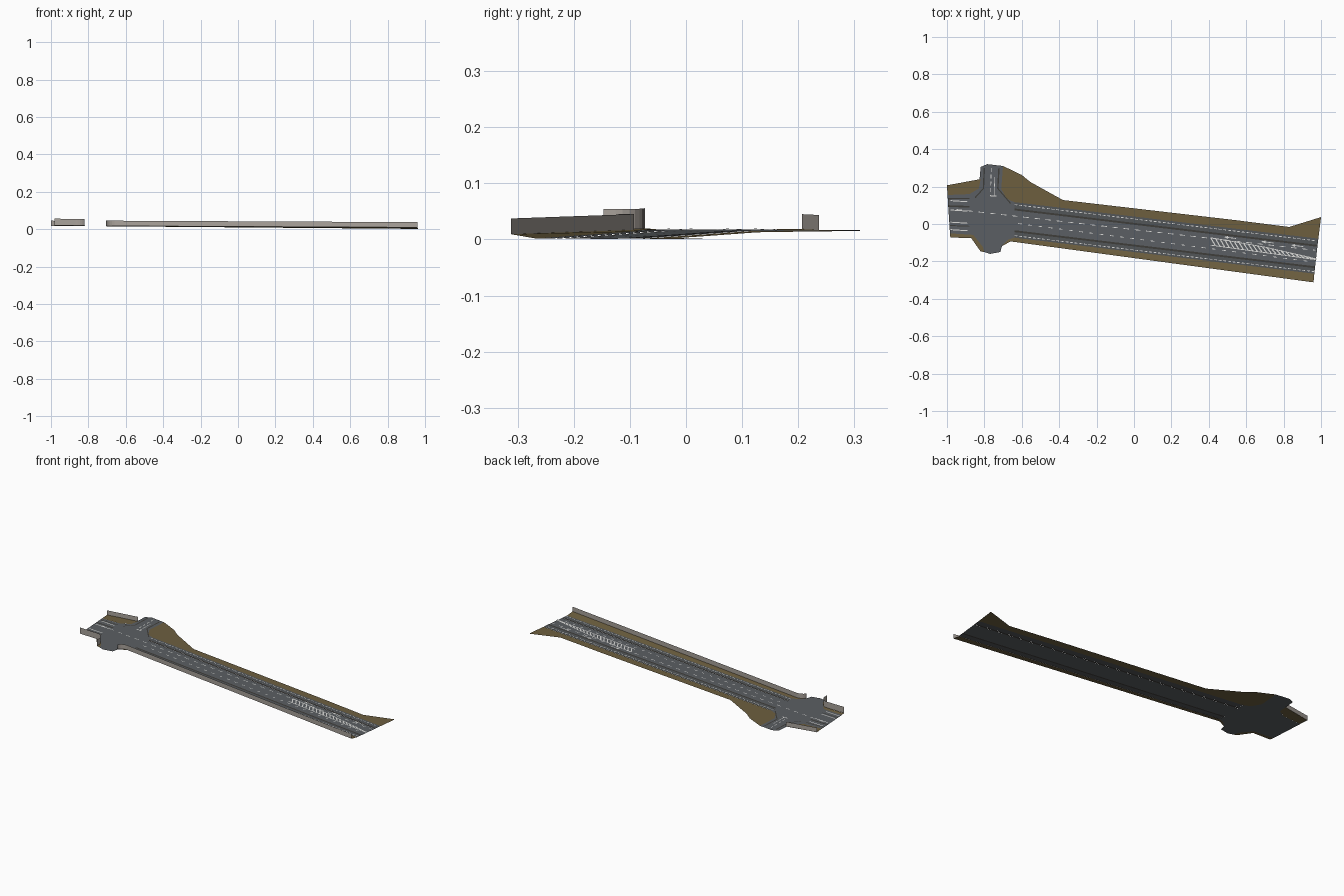
import bpy, bmesh, math
from mathutils import Vector

if "Cube" in bpy.data.objects:
    bpy.data.objects.remove(bpy.data.objects["Cube"])


def mat(name, rgb):
    m = bpy.data.materials.new(name)
    m.diffuse_color = (*rgb, 1)
    m.use_nodes = True
    m.node_tree.nodes["Principled BSDF"].inputs["Base Color"].default_value = m.diffuse_color
    return m


ASPHALT = mat("asphalt", (0.105, 0.115, 0.125))
PATH = mat("path_grey", (0.085, 0.092, 0.10))
GRASS = mat("dry_grass", (0.155, 0.115, 0.05))
KERB = mat("kerb_dark", (0.05, 0.047, 0.042))
WHITE = mat("paint_white", (0.72, 0.72, 0.70))
WALL = mat("wall_beige", (0.40, 0.365, 0.33))

SLOPE = -0.12                       # direction of the main road in plan


def ground(x):
    return 0.0095 - 0.0085 * x


def road(x, t):                     # road coordinates -> plan position
    return (x, t + SLOPE * x)


def sheets(name, polys, material, lift=0.0):
    """Flat upward-facing polygons on the sloping ground; a point may add its own lift."""
    bm = bmesh.new()
    for poly in polys:
        vs = [bm.verts.new((p[0], p[1], ground(p[0]) + lift + (p[2] if len(p) > 2 else 0))) for p in poly]
        f = bm.faces.new(vs)
        f.normal_update()
        if f.normal.z < 0:
            f.normal_flip()
    bmesh.ops.triangulate(bm, faces=bm.faces[:])
    me = bpy.data.meshes.new(name)
    bm.to_mesh(me)
    bm.free()
    me.materials.append(material)
    ob = bpy.data.objects.new(name, me)
    bpy.context.collection.objects.link(ob)
    return ob


def stripe(p, q, w):
    p, q = Vector(p), Vector(q)
    n = (q - p).normalized()
    n = Vector((-n.y, n.x)) * w / 2
    return [tuple(p + n), tuple(q + n), tuple(q - n), tuple(p - n)]


def dashes(p, q, w, dash, gap):
    p, q = Vector(p), Vector(q)
    length = (q - p).length
    d = (q - p) / length
    out, s = [], 0.0
    while s < length:
        out.append(stripe(p + d * s, p + d * min(s + dash, length), w))
        s += dash + gap
    return out


def wall(name, pts, base, height):
    """Thin upright wall along a plan path."""
    me = bpy.data.meshes.new(name)
    n = len(pts)
    vs = []
    for i, (x, y) in enumerate(pts):
        b = ground(x) + base[0] + (base[1] - base[0]) * i / (n - 1)
        vs += [(x, y, b), (x, y, b + height)]
    me.from_pydata(vs, [], [(2 * i, 2 * i + 2, 2 * i + 3, 2 * i + 1) for i in range(n - 1)])
    me.materials.append(WALL)
    bpy.context.collection.objects.link(bpy.data.objects.new(name, me))


def right_end(t):                   # slanted end of the modelled stretch
    return (0.975 + 0.115 * (t + 0.17)) / (1 + 0.115 * 0.12)


X0 = -0.64


def band(t0, t1):
    return [road(X0, t0), road(right_end(t0), t0), road(right_end(t1), t1), road(X0, t1)]


# main road: carriageway, kerb strips and side paths
sheets("carriageway", [band(-0.11, -0.004)], ASPHALT)
sheets("kerb_strips", [band(-0.12, -0.11), band(-0.004, 0.006)], KERB, 0.0004)
sheets("side_paths", [band(-0.15, -0.12), band(0.006, 0.04)], PATH, 0.0006)

# junction with left arm, north branch and south stub
sheets("junction", [[
    (-0.997, 0.155), (-0.88, 0.16), (-0.83, 0.19), (-0.82, 0.305), (-0.785, 0.32), (-0.70, 0.31),
    (-0.71, 0.187), (-0.68, 0.135), road(X0, 0.04), road(X0, -0.15), (-0.675, -0.085),
    (-0.705, -0.115), (-0.715, -0.15), (-0.77, -0.16), (-0.80, -0.15), (-0.81, -0.12),
    (-0.86, -0.058), (-0.984, -0.05)]], ASPHALT)

# verges
north = [(-0.70, 0.31), (-0.60, 0.262), (-0.555, 0.225), (-0.38, 0.128), (0.54, 0.021), (0.83, -0.016),
         (1.0, 0.037), road(right_end(0.04), 0.04), road(X0, 0.04), (-0.68, 0.135), (-0.71, 0.187)]
sheets("north_verge", [north], GRASS)
sheets("northwest_verge", [[(-1.0, 0.207), (-0.82, 0.24), (-0.83, 0.19), (-0.88, 0.16), (-0.997, 0.155)]], GRASS, 0.0003)
sheets("south_verge", [[road(X0, -0.15), road(right_end(-0.15), -0.15), (0.96, -0.312, 0.008), (-0.66, -0.093, 0.002)],
                       [road(X0, -0.15), (-0.66, -0.093, 0.002), (-0.705, -0.118, 0.002), (-0.705, -0.115), (-0.675, -0.085)]], GRASS)
sheets("southwest_verge", [[(-0.984, -0.05), (-0.86, -0.058), (-0.87, -0.076, 0.002), (-0.982, -0.072, 0.002)],
                           [(-0.86, -0.058), (-0.81, -0.12), (-0.80, -0.15), (-0.82, -0.147, 0.002), (-0.87, -0.076, 0.002)]], GRASS)

# junction islands and kerb lines
sheets("junction_kerbs", [
    stripe((-0.993, 0.096), (-0.88, 0.092), 0.009), stripe((-0.986, -0.008), (-0.88, -0.012), 0.005),
    stripe((-0.995, 0.135), (-0.88, 0.137), 0.006),
    stripe((-0.80, 0.30), (-0.805, 0.19), 0.007), stripe((-0.722, 0.30), (-0.728, 0.19), 0.007),
    stripe((-0.805, 0.19), (-0.85, 0.14), 0.006), stripe((-0.728, 0.19), (-0.66, 0.11), 0.006)],
    KERB, 0.0006)

# dashed lane and path lines
lines = []
for t in (0.027, -0.139):
    lines += dashes(road(X0, t), road(0.965, t), 0.004, 0.016, 0.009)
lines += dashes(road(-0.95, -0.036), road(0.97, -0.024), 0.004, 0.03, 0.03)
lines += dashes(road(-0.62, -0.072), road(0.95, -0.088), 0.004, 0.02, 0.035)
lines += dashes((-0.763, 0.30), (-0.767, 0.15), 0.004, 0.022, 0.014)
lines += [stripe((-0.745, 0.25), (-0.747, 0.15), 0.003), stripe((-0.767, 0.15), (-0.735, 0.15), 0.006)]
for y in (0.125, 0.075, 0.01, -0.03):
    lines.append(stripe((-0.982, y), (-0.89, y - 0.006), 0.005))
sheets("lane_lines", lines, WHITE, 0.0013)

# tapering hatched area
hatch = []
N = 22
for i in range(N):
    x = 0.41 + 0.55 * i / N
    k = (x - 0.41) / 0.57
    lo = -0.064 - 0.010 * k
    hi = -0.024 - 0.046 * k ** 1.6
    hatch.append(stripe(road(x + 0.025, lo), road(x, hi), 0.006))
hatch.append(stripe(road(0.41, -0.064), road(0.975, -0.074), 0.004))
for a, b in ((0.41, 0.7), (0.7, 0.975)):
    h = [-0.024 - 0.046 * ((x - 0.41) / 0.57) ** 1.6 for x in (a, b)]
    hatch.append(stripe(road(a, h[0]), road(b, h[1]), 0.004))
sheets("hatched_area", hatch, WHITE, 0.0013)

# direction arrows
arrows = []
for x in (0.50, 0.70, 0.86):
    arrows.append(stripe(road(x, -0.012), road(x + 0.045, -0.012), 0.004))
    arrows.append([road(x - 0.02, -0.012), road(x + 0.002, -0.004), road(x + 0.002, -0.020)])
sheets("lane_arrows", arrows, WHITE, 0.0014)

# boundary walls, corners rounded into the south stub
arc = [(-0.87 + 0.05 * math.sin(a), -0.126 + 0.05 * math.cos(a)) for a in [math.pi / 2 * i / 6 for i in range(7)]]
wall("southwest_wall", [(-0.982, -0.073)] + arc + [(-0.82, -0.147)], (0.002, 0.002), 0.036)
wall("northwest_wall", [(-1.0, 0.207), (-0.82, 0.237)], (0.0, 0.0), 0.027)
arc = [(-0.66 - 0.045 * math.sin(a), -0.12 + 0.027 * math.cos(a)) for a in [math.pi / 2 * (1 - i / 5) for i in range(6)]]
wall("south_wall_corner", arc, (0.002, 0.002), 0.028)
wall("south_wall", [(-0.66, -0.093), (0.96, -0.312)], (0.002, 0.008), 0.028)
